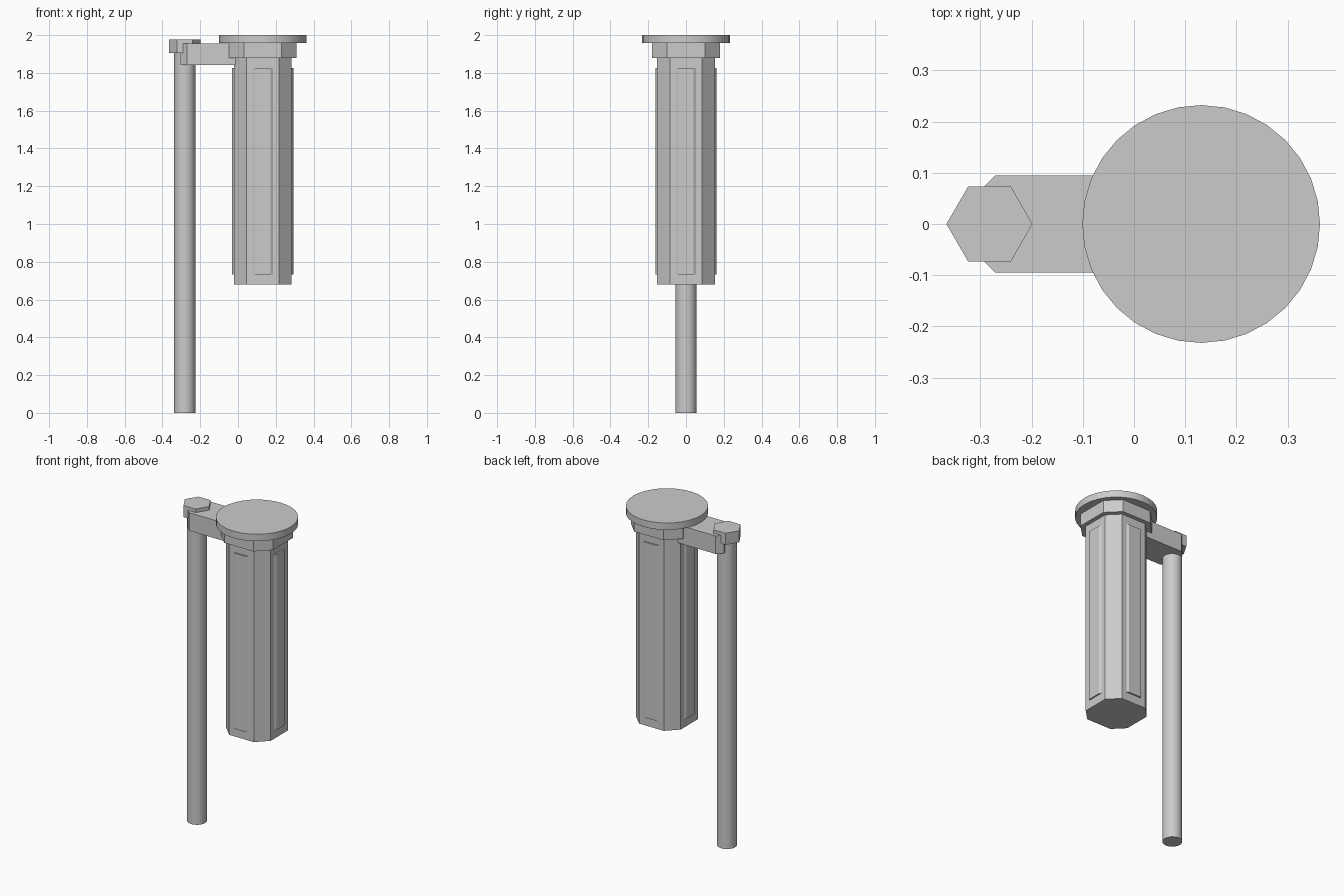
import bpy
from math import cos, sin, pi, radians

cube = bpy.data.objects.get("Cube")
if cube:
    bpy.data.objects.remove(cube, do_unlink=True)

GREY = (0.6, 0.6, 0.6, 1)
mat = bpy.data.materials.new("plain_grey")
mat.use_nodes = True
mat.diffuse_color = GREY
mat.node_tree.nodes["Principled BSDF"].inputs["Base Color"].default_value = GREY

BODY_X = 0.131
POLE_X = -0.282


def prism(name, outline, z0, z1, smooth=False):
    """Extrude a counter-clockwise xy outline from z0 to z1."""
    n = len(outline)
    verts = [(x, y, z) for z in (z0, z1) for x, y in outline]
    faces = [tuple(reversed(range(n))), tuple(range(n, 2 * n))]
    faces += [(i, (i + 1) % n, n + (i + 1) % n, n + i) for i in range(n)]
    mesh = bpy.data.meshes.new(name)
    mesh.from_pydata(verts, [], faces)
    mesh.materials.append(mat)
    obj = bpy.data.objects.new(name, mesh)
    bpy.context.collection.objects.link(obj)
    if smooth:
        bpy.ops.object.select_all(action='DESELECT')
        obj.select_set(True)
        bpy.context.view_layer.objects.active = obj
        bpy.ops.object.shade_smooth_by_angle(angle=radians(30))
    return obj


def ring(cx, radius, sides):
    return [(cx + radius * cos(2 * pi * i / sides), radius * sin(2 * pi * i / sides))
            for i in range(sides)]


def chamfered_square(cx, half, flat):
    """Square with cut corners; flat is half the length of each main side."""
    pts = [(half, -flat), (half, flat), (flat, half), (-flat, half),
           (-half, flat), (-half, -flat), (-flat, -half), (flat, -half)]
    return [(cx + x, y) for x, y in pts]


# Upright pole and its hexagonal cap
prism("pole", ring(POLE_X, 0.056, 32), 0, 1.92, smooth=True)
prism("pole_cap", ring(POLE_X, 0.084, 6), 1.905, 1.977)

# Arm with cut corners at the pole end
prism("arm", [(-0.304, 0.061), (-0.304, -0.061), (-0.27, -0.095),
              (0.04, -0.095), (0.04, 0.095), (-0.27, 0.095)], 1.843, 1.955)

# Hanging body, collar and round lid
prism("body", chamfered_square(BODY_X, 0.153, 0.085), 0.68, 1.88)
prism("collar", chamfered_square(BODY_X, 0.179, 0.1), 1.88, 1.957)
prism("lid", ring(BODY_X, 0.232, 32), 1.957, 2.0, smooth=True)

# Raised panels with sloped sides on the four main faces
panel_outline = [(0.15, -0.058), (0.162, -0.04), (0.162, 0.04), (0.15, 0.058)]
for k, side in enumerate(("left", "back", "right", "front")):
    panel = prism(side + "_panel", panel_outline, 0.733, 1.825)
    panel.location.x = BODY_X
    panel.rotation_euler.z = k * pi / 2
